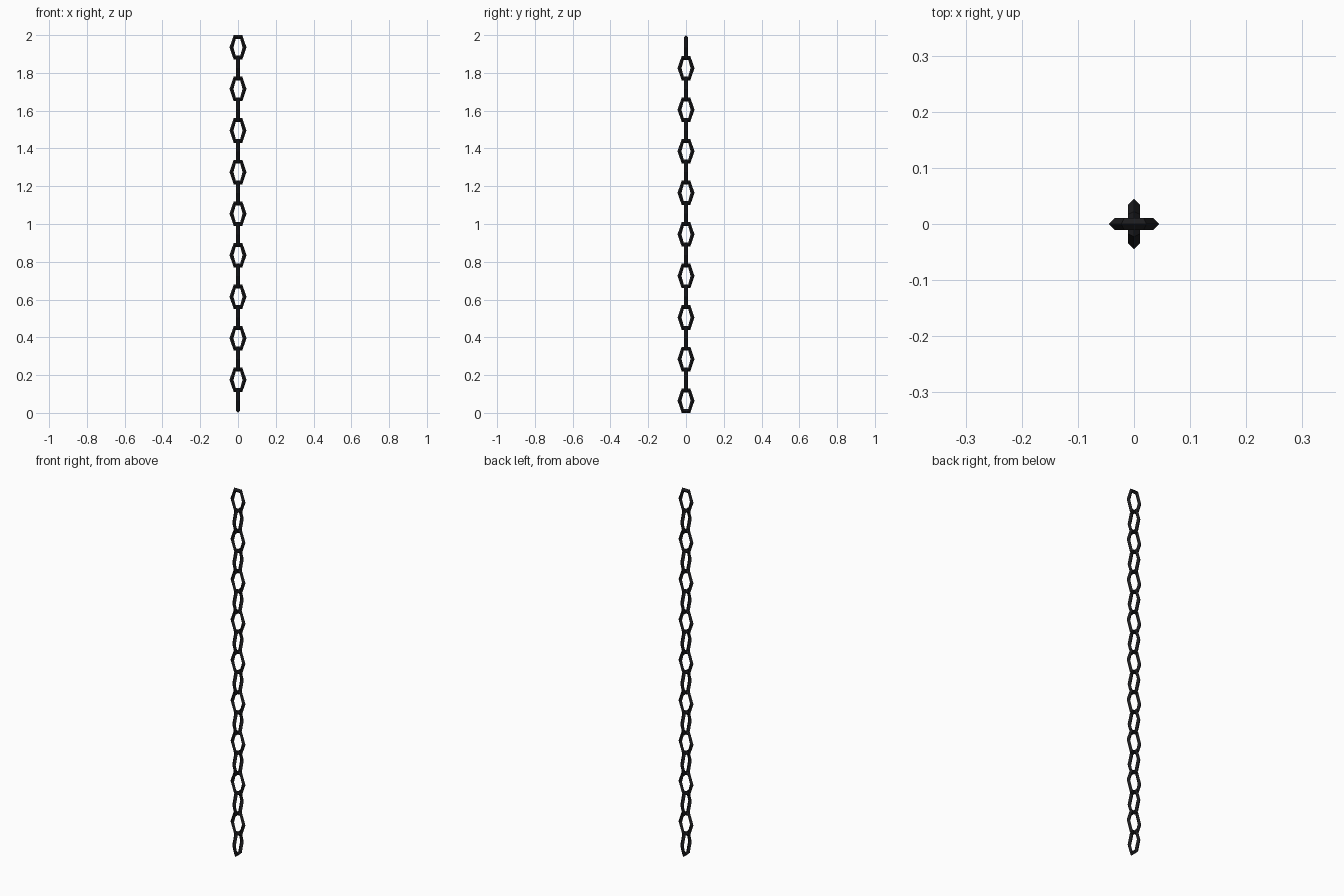
import bpy, bmesh, math

if "Cube" in bpy.data.objects:
    bpy.data.objects.remove(bpy.data.objects["Cube"])

# one near-black metal
metal = bpy.data.materials.new("black iron")
metal.diffuse_color = (0.012, 0.012, 0.014, 1)
metal.use_nodes = True
metal.node_tree.nodes["Principled BSDF"].inputs["Base Color"].default_value = metal.diffuse_color

COUNT, PITCH = 18, 0.11
HALF_W, HALF_H, TUBE = 0.045, 0.065, 0.0105
SEG, SIDES = 6, 4


def link_mesh():
    """Six-sided stretched ring with a diamond tube, lying in the x-z plane."""
    bm = bmesh.new()
    major = HALF_W - TUBE
    stretch = (HALF_H - TUBE) / (major * math.sin(math.pi / 3))
    rings = []
    for i in range(SEG):
        a = 2 * math.pi * i / SEG
        ring = []
        for j in range(SIDES):
            b = 2 * math.pi * j / SIDES
            out = TUBE * math.cos(b)
            x = (major + out) * math.cos(a)
            z = (major * stretch + out / math.sin(math.pi / 3)) * math.sin(a)
            ring.append(bm.verts.new((x, TUBE * math.sin(b), z)))
        rings.append(ring)
    for i in range(SEG):
        p, q = rings[i], rings[(i + 1) % SEG]
        for j in range(SIDES):
            k = (j + 1) % SIDES
            bm.faces.new((p[j], q[j], q[k], p[k]))
    bmesh.ops.recalc_face_normals(bm, faces=bm.faces)
    me = bpy.data.meshes.new("chain_link")
    bm.to_mesh(me)
    bm.free()
    me.materials.append(metal)
    return me


# alternating links, every second one turned a quarter
mesh = link_mesh()
for n in range(COUNT):
    ob = bpy.data.objects.new(f"chain_link_{n + 1}", mesh)
    ob.location.z = HALF_H + n * PITCH
    ob.rotation_euler.z = math.pi / 2 if n % 2 == 0 else 0
    bpy.context.collection.objects.link(ob)
